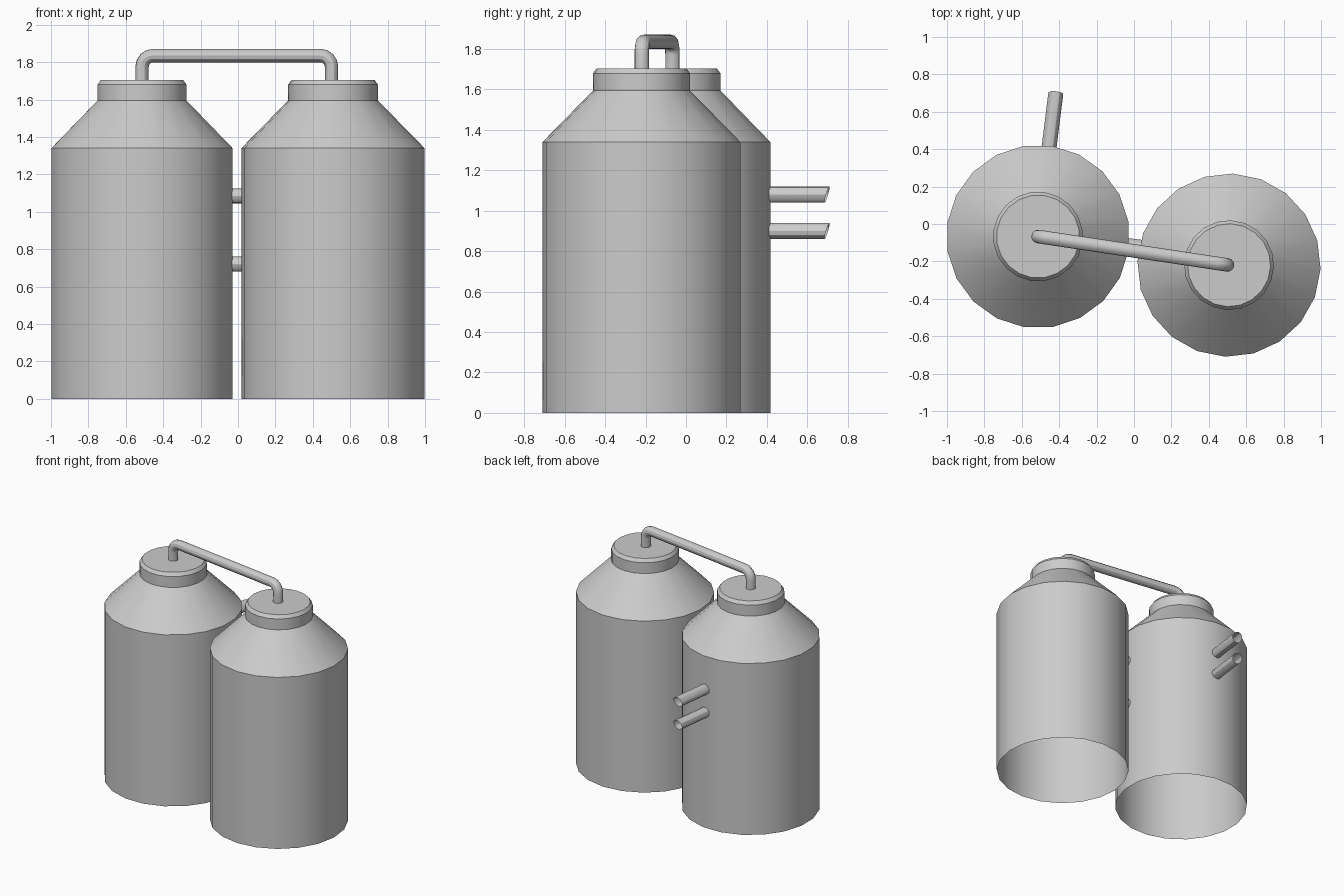
import bpy, bmesh, math
from mathutils import Vector

cube = bpy.data.objects.get("Cube")
if cube:
    bpy.data.objects.remove(cube, do_unlink=True)

steel = bpy.data.materials.new("light_grey_steel")
steel.use_nodes = True
GREY = (0.6, 0.6, 0.6, 1)
steel.diffuse_color = GREY
steel.node_tree.nodes["Principled BSDF"].inputs["Base Color"].default_value = GREY


def finish(name, bm):
    mesh = bpy.data.meshes.new(name)
    bm.to_mesh(mesh)
    bm.free()
    mesh.materials.append(steel)
    obj = bpy.data.objects.new(name, mesh)
    bpy.context.collection.objects.link(obj)
    bpy.ops.object.select_all(action="DESELECT")
    obj.select_set(True)
    bpy.context.view_layer.objects.active = obj
    bpy.ops.object.shade_smooth_by_angle(angle=math.radians(30))
    return obj


def skin(bm, rings):
    """Join consecutive rings of vertices with quads."""
    for a, b in zip(rings, rings[1:]):
        n = len(a)
        for i in range(n):
            j = (i + 1) % n
            bm.faces.new((a[i], a[j], b[j], b[i]))


def tank(name, x, y, turn, sides=20):
    """Lathed vessel with an open bottom and a flat lid."""
    profile = [(0.49, 0), (0.49, 1.34), (0.24, 1.595), (0.24, 1.68), (0.222, 1.705)]
    bm = bmesh.new()
    rings = []
    for r, z in profile:
        angles = [turn + math.tau * i / sides for i in range(sides)]
        rings.append([bm.verts.new((x + r * math.cos(a), y + r * math.sin(a), z))
                      for a in angles])
    skin(bm, rings)
    bm.faces.new(rings[-1])
    finish(name, bm)


def pipe(name, path, radius, sides=12, slant=0):
    """Open tube swept along a path; slant rakes the far end."""
    path = [Vector(p) for p in path]
    chord = path[-1] - path[0]
    side = chord.cross(Vector((0, 0, 1))).normalized()
    bm = bmesh.new()
    rings = []
    for k, p in enumerate(path):
        before = (p - path[k - 1]).normalized() if k else Vector()
        after = (path[k + 1] - p).normalized() if k + 1 < len(path) else Vector()
        along = (before + after).normalized()
        up = side.cross(along)
        rake = slant if k + 1 == len(path) else 0
        ring = []
        for i in range(sides):
            a = math.tau * i / sides
            offset = side * math.cos(a) + (up + along * rake) * math.sin(a)
            ring.append(bm.verts.new(p + offset * radius))
        rings.append(ring)
    skin(bm, rings)
    bmesh.ops.recalc_face_normals(bm, faces=bm.faces)
    finish(name, bm)


# Two vessels
RIGHT = Vector((-0.513, -0.067, 0))
LEFT = Vector((0.508, -0.22, 0))
tank("right_tank", RIGHT.x, RIGHT.y, math.radians(9.3))
tank("left_tank", LEFT.x, LEFT.y, math.radians(-2.4))

# Overhead pipe with rounded elbows
TOP, BEND = 1.835, 0.06
across = (LEFT - RIGHT).normalized()
up = Vector((0, 0, 1))


def elbow(base, inward):
    centre = base + inward * BEND + up * (TOP - BEND)
    return [centre + (up * math.sin(a) - inward * math.cos(a)) * BEND
            for a in (math.pi / 2 * i / 4 for i in range(5))]


start, end = RIGHT, LEFT - across * 0.008
path = [start + up * 1.69] + elbow(start, across)
path += elbow(end, -across)[::-1] + [end + up * 1.69]
pipe("overhead_pipe", path, 0.036)

# Short links between the vessels
for label, z in (("upper", 1.085), ("lower", 0.72)):
    pipe(label + "_link_pipe", [(-0.08, -0.11, z), (0.08, -0.13, z)], 0.04)

# Raked outlets on the back
for label, z in (("upper", 1.08), ("lower", 0.9)):
    pipe(label + "_outlet_pipe", [(-0.458, 0.38, z), (-0.418, 0.698, z)], 0.04, slant=0.3)
